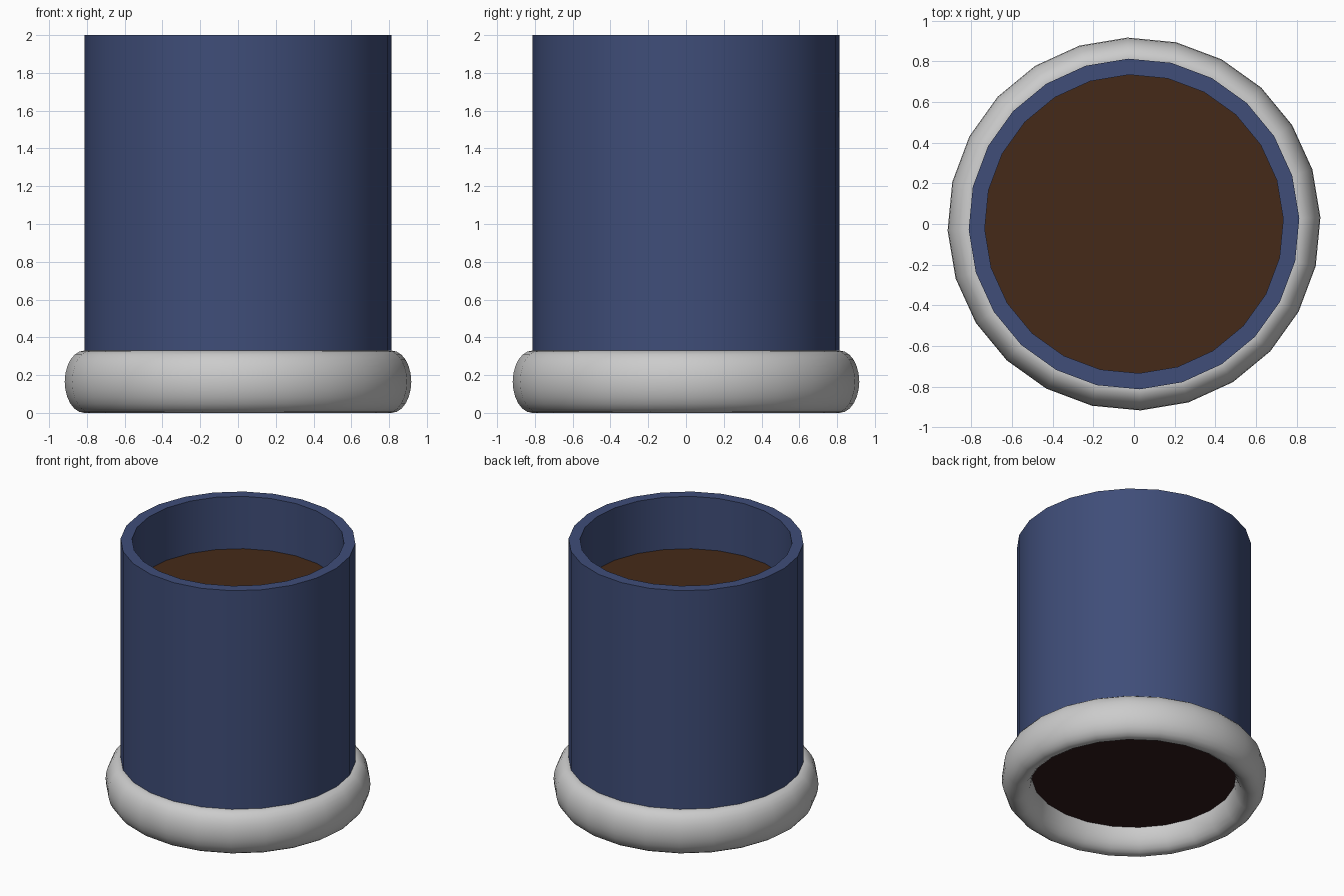
import bpy, bmesh, math

if "Cube" in bpy.data.objects:
    bpy.data.objects.remove(bpy.data.objects["Cube"])

SIDES = 24
TURN = math.radians(2)      # slight turn of all the rings


def material(name, rgb):
    m = bpy.data.materials.new(name)
    m.diffuse_color = (*rgb, 1)
    m.use_nodes = True
    m.node_tree.nodes["Principled BSDF"].inputs["Base Color"].default_value = m.diffuse_color
    return m


def lathe(name, profile, mat=None):
    """Sweep a closed (radius, z) profile around the z axis."""
    bm = bmesh.new()
    rings = []
    for i in range(SIDES):
        a = TURN + math.tau * i / SIDES
        rings.append([bm.verts.new((r * math.cos(a), r * math.sin(a), z)) for r, z in profile])
    n = len(profile)
    for i in range(SIDES):
        p, q = rings[i], rings[(i + 1) % SIDES]
        for j in range(n):
            k = (j + 1) % n
            bm.faces.new((p[j], q[j], q[k], p[k]))
    bmesh.ops.recalc_face_normals(bm, faces=bm.faces)
    return finish(name, bm, mat)


def disc(name, radius, z, mat, facing_down=False):
    bm = bmesh.new()
    verts = [bm.verts.new((radius * math.cos(TURN + math.tau * i / SIDES),
                           radius * math.sin(TURN + math.tau * i / SIDES), z))
             for i in range(SIDES)]
    bm.faces.new(verts[::-1] if facing_down else verts)
    return finish(name, bm, mat)


def finish(name, bm, mat):
    mesh = bpy.data.meshes.new(name)
    bm.to_mesh(mesh)
    bm.free()
    ob = bpy.data.objects.new(name, mesh)
    bpy.context.collection.objects.link(ob)
    if mat:
        mesh.materials.append(mat)
    bpy.ops.object.select_all(action='DESELECT')
    ob.select_set(True)
    bpy.context.view_layer.objects.active = ob
    bpy.ops.object.shade_smooth_by_angle(angle=math.radians(35))
    return ob


blue = material("blue_glaze", (0.05, 0.075, 0.19))
brown = material("brown_drink", (0.06, 0.023, 0.009))
maroon = material("dark_underside", (0.03, 0.01, 0.011))

OUTER, INNER = 0.814, 0.735
MID = 0.165                 # height of the foot ring's centre

# Cup wall, with a flat rim
lathe("cup_wall", [(OUTER, MID), (OUTER, 2.0), (INNER, 2.0), (INNER, MID)], blue)

# Rounded foot ring, taller than it is thick
lathe("foot_ring", [(OUTER + 0.104 * math.cos(math.tau * j / 24),
                     MID + MID * math.sin(math.tau * j / 24)) for j in range(24)])

# Drink surface and the closed underside
disc("drink_surface", INNER, 1.6, brown)
disc("cup_underside", INNER, MID, maroon, facing_down=True)
